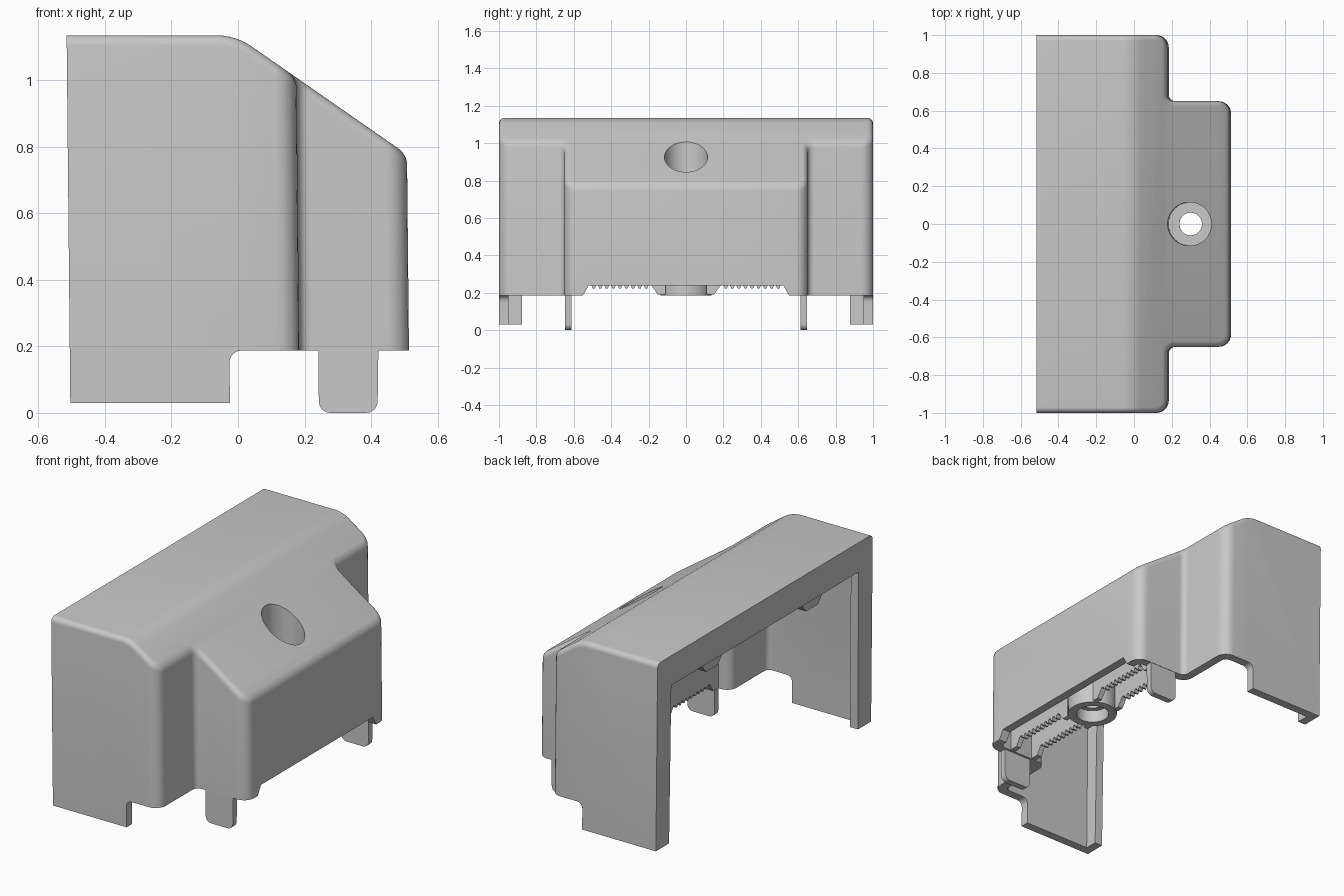
import bpy, bmesh, math
from mathutils import Vector

if "Cube" in bpy.data.objects:
    bpy.data.objects.remove(bpy.data.objects["Cube"])

COLOUR = (0.58, 0.58, 0.58, 1)
grey = bpy.data.materials.new("plain_grey")
grey.use_nodes = True
grey.diffuse_color = COLOUR
grey.node_tree.nodes["Principled BSDF"].inputs["Base Color"].default_value = COLOUR

SLOPE_POINT = Vector((0.18, 0, 1.008))
SLOPE_NORMAL = Vector((0.7, 0, 1)).normalized()
HOLE_X = 0.297


def finish(bm, name):
    bmesh.ops.recalc_face_normals(bm, faces=bm.faces)
    mesh = bpy.data.meshes.new(name)
    bm.to_mesh(mesh)
    bm.free()
    mesh.materials.append(grey)
    obj = bpy.data.objects.new(name, mesh)
    bpy.context.collection.objects.link(obj)
    return obj


def extrude(bm, points, offset):
    face = bm.faces.new([bm.verts.new(p) for p in points])
    new = bmesh.ops.extrude_face_region(bm, geom=[face])["geom"]
    bmesh.ops.translate(bm, vec=offset, verts=[g for g in new if isinstance(g, bmesh.types.BMVert)])
    # the starting face is kept so the solid is closed
    if face.is_valid is False or any(e.is_boundary for e in bm.edges):
        bmesh.ops.holes_fill(bm, edges=bm.edges[:])


def plate(name, axis, profile, start, end):
    """Extrude an outline along x (outline is y, z) or along y (outline is x, z)."""
    bm = bmesh.new()
    if axis == "x":
        extrude(bm, [(start, a, b) for a, b in profile], (end - start, 0, 0))
    else:
        extrude(bm, [(a, start, b) for a, b in profile], (0, end - start, 0))
    return finish(bm, name)


def cut_to_slope(bm, inset):
    bmesh.ops.bisect_plane(bm, geom=bm.verts[:] + bm.edges[:] + bm.faces[:],
                           plane_co=SLOPE_POINT - SLOPE_NORMAL * inset,
                           plane_no=SLOPE_NORMAL, clear_outer=True)
    bmesh.ops.holes_fill(bm, edges=bm.edges[:])
    bmesh.ops.recalc_face_normals(bm, faces=bm.faces)


def round_edges(bm, edges, radius):
    bmesh.ops.bevel(bm, geom=edges, offset=radius, segments=6, profile=0.5, affect="EDGES")


def hood(name, t, back, bottom, corner, hollow, rim):
    """Stepped block with a sloping front roof and rounded edges."""
    half = [(back, 1 - t), (0.18 - t, 1 - t), (0.18 - t, 0.65 - t), (0.51 - t, 0.65 - t)]
    plan = half + [(x, -y) for x, y in reversed(half)]
    top = 1.135 - t
    bm = bmesh.new()
    extrude(bm, [(x, y, bottom) for x, y in plan], (0, 0, top - bottom))
    bmesh.ops.recalc_face_normals(bm, faces=bm.faces)
    # upright corners, convex and concave
    upright = [e for e in bm.edges if abs(e.verts[0].co.z - e.verts[1].co.z) > 0.5
               and e.verts[0].co.x > back + 0.1]
    concave = [e for e in upright if e.calc_face_angle_signed() < 0]
    round_edges(bm, [e for e in upright if e not in concave], corner)
    concave = [e for e in bm.edges if e.is_manifold and e.calc_face_angle_signed() < -0.5]
    round_edges(bm, concave, hollow)
    cut_to_slope(bm, t)
    # wide rounding where the roof bends
    bend = [e for e in bm.edges if all(abs(v.co.z - top) < 1e-4 and v.co.x > back + 0.1 for v in e.verts)]
    round_edges(bm, bend, 0.05)
    # roof border, leaving the open rims sharp
    border = [e for e in bm.edges
              if e.is_manifold and e.calc_face_angle() > 0.5
              and not all(abs(v.co.z - bottom) < 1e-4 for v in e.verts)
              and not all(abs(v.co.x - back) < 1e-4 for v in e.verts)]
    round_edges(bm, border, rim)
    return finish(bm, name)


def cylinder(name, radius, low, high, sloped=False):
    bm = bmesh.new()
    ring = [(HOLE_X + radius * math.cos(a), radius * math.sin(a), low)
            for a in (math.tau * i / 48 for i in range(48))]
    extrude(bm, ring, (0, 0, high - low))
    if sloped:
        cut_to_slope(bm, 0.02)
    return finish(bm, name)


def combine(target, tool, operation):
    mod = target.modifiers.new(operation, "BOOLEAN")
    mod.operation, mod.solver, mod.object = operation, "EXACT", tool
    mod.use_hole_tolerant = True
    bpy.context.view_layer.objects.active = target
    bpy.ops.object.modifier_apply(modifier=mod.name)
    bpy.data.objects.remove(tool)


def arc(cx, cz, r, first, last, steps=5):
    angles = [math.radians(first + (last - first) * i / steps) for i in range(steps + 1)]
    return [(cx + r * math.cos(a), cz + r * math.sin(a)) for a in angles]


def smooth(obj):
    bpy.ops.object.select_all(action="DESELECT")
    obj.select_set(True)
    bpy.context.view_layer.objects.active = obj
    bpy.ops.object.shade_smooth_by_angle(angle=math.radians(30))


# Cover block: raised lower edge at the front part, with a relief in the front wall
cover = hood("cover_shell", 0, -0.51, 0.03, 0.065, 0.035, 0.03)
relief = [(-0.55, -0.1), (0.55, -0.1), (0.55, 0.187), (0.52, 0.24), (-0.52, 0.24), (-0.55, 0.187)]
combine(cover, plate("relief", "x", relief, 0.42, 0.7), "DIFFERENCE")
step = [(-0.03, -0.25)] + arc(0.005, 0.152, 0.035, 180, 90) + [(0.8, 0.187), (0.8, -0.25)]
combine(cover, plate("step", "y", step, -1.2, 1.2), "DIFFERENCE")

# Hollow inside with an inward lip around the open back
combine(cover, hood("cavity", 0.05, -0.46, -0.2, 0.03, 0.06, 0.015), "DIFFERENCE")
opening = [(-0.88, -0.3), (0.88, -0.3), (0.87, 0.96), (-0.87, 0.96)]
combine(cover, plate("opening", "x", opening, -0.7, -0.4), "DIFFERENCE")

# Screw boss with a deep upper bore, a narrow hole and a lower recess
combine(cover, cylinder("boss", 0.135, 0.187, 1.2, True), "UNION")
for radius, low, high in ((0.115, 0.35, 1.3), (0.06, 0.1, 0.5), (0.09, 0.1, 0.26)):
    combine(cover, cylinder("bore", radius, low, high), "DIFFERENCE")

# Slight draft of the moulding
for v in cover.data.vertices:
    v.co.x -= 0.01 * (v.co.z - 0.6)
smooth(cover)

for side, label in ((1, "left"), (-1, "right")):
    # Locking tab below the side wall
    tab = [(0.24, 0.32)] + arc(0.278, 0.035, 0.035, 180, 270) + arc(0.385, 0.035, 0.035, 270, 360) + [(0.424, 0.32)]
    smooth(plate("locking_tab_" + label, "y", tab, side * 0.612, side * 0.648))

    # Toothed rails on both sides of the boss
    teeth = []
    for i in range(9):
        y = 0.2 + i * 0.035
        teeth += [(y, 0.24), (y + 0.008, 0.222), (y + 0.018, 0.222), (y + 0.026, 0.24)]
    rail = [(0.11, 0.45), (0.11, 0.19), (0.15, 0.19), (0.185, 0.24)] + teeth
    rail += [(0.52, 0.24), (0.55, 0.19), (0.615, 0.19), (0.615, 0.45)]
    for place, x in (("inner", 0.21), ("outer", 0.36)):
        plate(f"toothed_rail_{place}_{label}", "x", [(side * y, z) for y, z in rail], x, x + 0.03)

    # Snap clip under the top lip
    clip = [(0.36, 1.06), (0.36, 0.96), (0.41, 0.9), (0.52, 0.9), (0.57, 0.96), (0.57, 1.06)]
    plate("snap_clip_" + label, "x", [(side * y, z) for y, z in clip], -0.495, -0.44)
